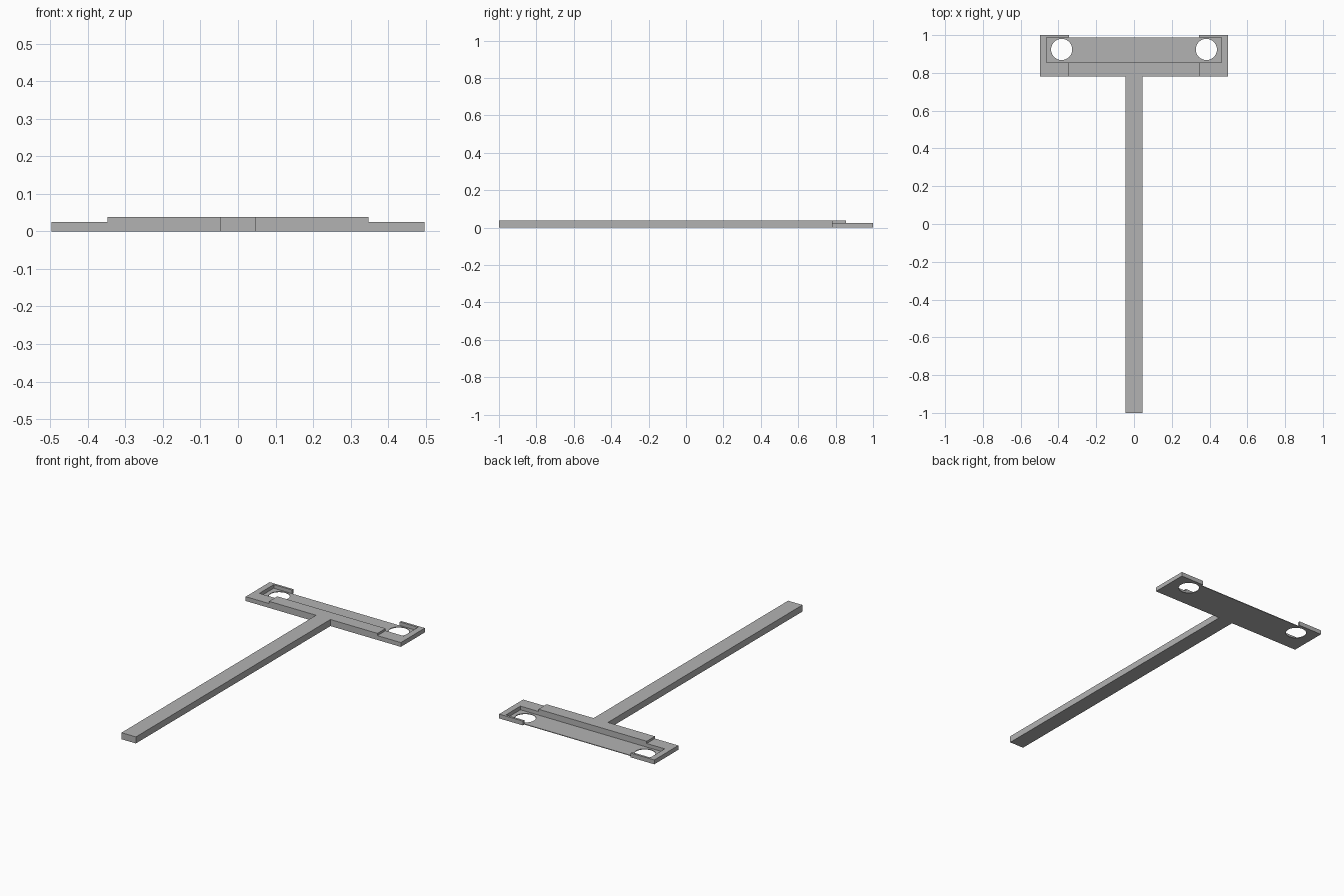
import bpy
import bmesh
import math

if "Cube" in bpy.data.objects:
    bpy.data.objects.remove(bpy.data.objects["Cube"])

grey = bpy.data.materials.new("light grey")
grey.diffuse_color = (0.45, 0.45, 0.45, 1)
grey.use_nodes = True
grey.node_tree.nodes["Principled BSDF"].inputs["Base Color"].default_value = grey.diffuse_color


def prism(name, points, z0, z1):
    """Extrude a flat outline from z0 to z1."""
    bm = bmesh.new()
    face = bm.faces.new([bm.verts.new((x, y, z0)) for x, y in points])
    ext = bmesh.ops.extrude_face_region(bm, geom=[face])
    top = [v for v in ext["geom"] if isinstance(v, bmesh.types.BMVert)]
    bmesh.ops.translate(bm, verts=top, vec=(0, 0, z1 - z0))
    bmesh.ops.recalc_face_normals(bm, faces=bm.faces)
    mesh = bpy.data.meshes.new(name)
    bm.to_mesh(mesh)
    bm.free()
    mesh.materials.append(grey)
    obj = bpy.data.objects.new(name, mesh)
    bpy.context.collection.objects.link(obj)
    return obj


def rect(x0, x1, y0, y1):
    return [(x0, y0), (x1, y0), (x1, y1), (x0, y1)]


def combine(target, tool, operation):
    mod = target.modifiers.new(tool.name, 'BOOLEAN')
    mod.operation = operation
    mod.solver = 'EXACT'
    mod.object = tool
    tool.hide_render = True
    tool.display_type = 'WIRE'


FLOOR, RIM, TOP = 0.004, 0.025, 0.038
FRONT, POCKET_FRONT, POCKET_BACK = 0.78, 0.855, 0.987

# Crosshead plate
head = prism("crosshead", rect(-0.497, 0.497, FRONT, 1.0), 0, RIM)

# Raised ridge and long handle, one T-shaped outline
half = [(0.046, -1.0), (0.046, FRONT), (0.347, FRONT), (0.347, POCKET_FRONT)]
outline = half + [(-x, y) for x, y in reversed(half)]
combine(head, prism("handle_and_ridge", outline, 0, TOP), 'UNION')

# Shallow pocket with a thin floor
pocket = prism("pocket_cutter", rect(-0.462, 0.462, POCKET_FRONT, POCKET_BACK), FLOOR, 0.1)
combine(head, pocket, 'DIFFERENCE')

# Opening in the rear rim
opening = prism("rear_opening_cutter", rect(-0.345, 0.345, POCKET_BACK, 1.1), -0.1, 0.1)
combine(head, opening, 'DIFFERENCE')

# Round holes at both ends
for side, label in ((-1, "left"), (1, "right")):
    circle = [(side * 0.383 + 0.056 * math.cos(math.tau * i / 48),
               0.924 + 0.056 * math.sin(math.tau * i / 48)) for i in range(48)]
    combine(head, prism(label + "_hole_cutter", circle, -0.1, 0.1), 'DIFFERENCE')
